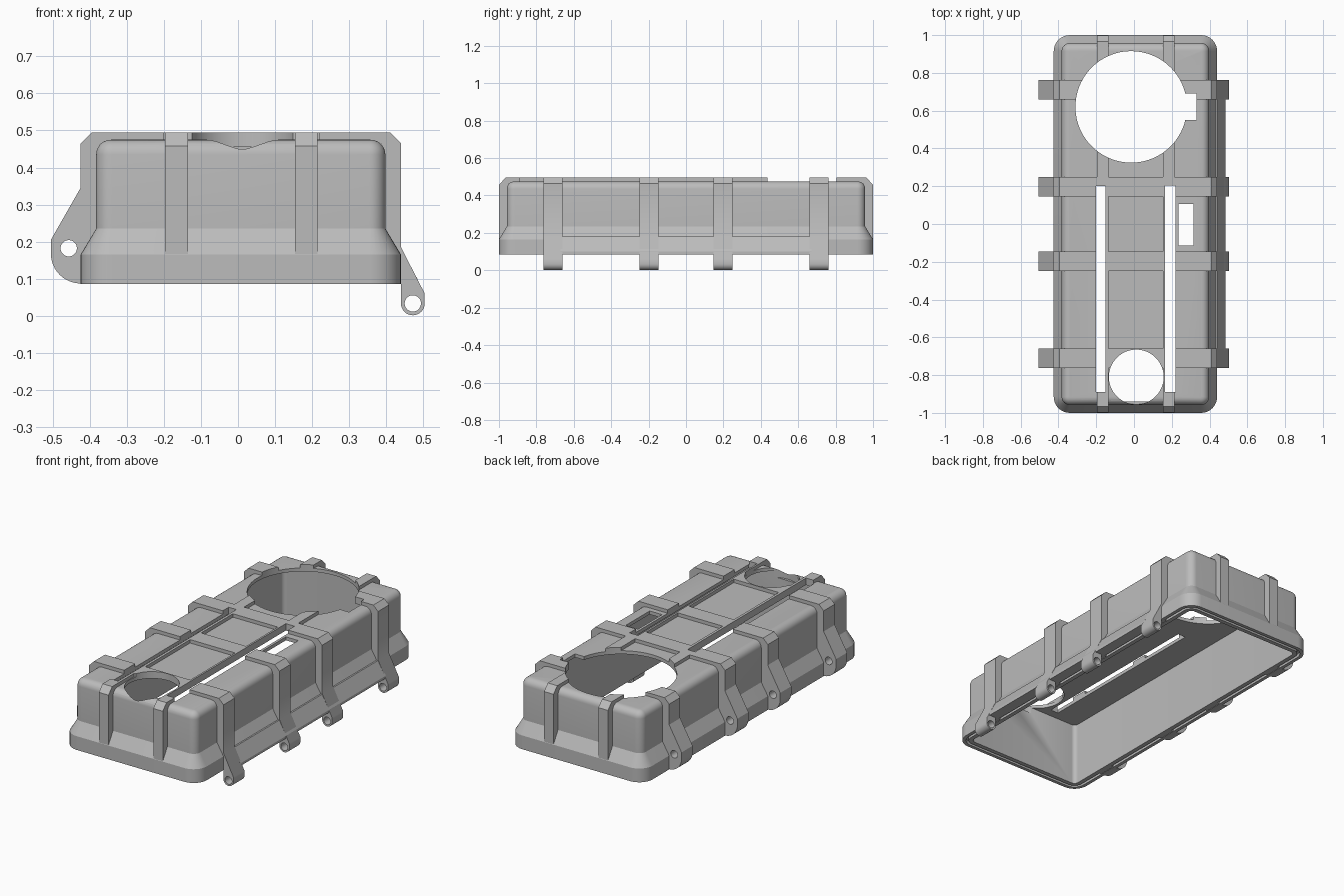
import bpy, bmesh, math
from math import sin, cos, pi

if "Cube" in bpy.data.objects:
    bpy.data.objects.remove(bpy.data.objects["Cube"])

grey = bpy.data.materials.new("housing_grey")
grey.use_nodes = True
grey.diffuse_color = (0.5, 0.5, 0.5, 1)
grey.node_tree.nodes["Principled BSDF"].inputs["Base Color"].default_value = (0.5, 0.5, 0.5, 1)

CX, HALF_X, HALF_Y, CORNER = 0.0075, 0.4325, 1.0, 0.085
BASE, TOP, RIB_TOP = 0.085, 0.475, 0.495


def finish(name, bm):
    bmesh.ops.recalc_face_normals(bm, faces=bm.faces)
    mesh = bpy.data.meshes.new(name)
    bm.to_mesh(mesh)
    bm.free()
    mesh.materials.append(grey)
    obj = bpy.data.objects.new(name, mesh)
    bpy.context.collection.objects.link(obj)
    return obj


def rounded_loop(inset, z):
    """Plan outline with rounded corners, moved inward by inset."""
    r = max(CORNER - inset, 0.006)
    hx, hy = HALF_X - inset - r, HALF_Y - inset - r
    pts = []
    for i, (sx, sy) in enumerate([(1, 1), (-1, 1), (-1, -1), (1, -1)]):
        for k in range(9):
            a = (i + k / 8) * pi / 2
            pts.append((CX + sx * hx + r * cos(a), sy * hy + r * sin(a), z))
    return pts


def loft(name, sections, ring=False):
    bm = bmesh.new()
    loops = [[bm.verts.new(p) for p in rounded_loop(*s)] for s in sections]
    pairs = list(zip(loops, loops[1:] + loops[:1]))
    for a, b in pairs if ring else pairs[:-1]:
        for i in range(len(a)):
            j = (i + 1) % len(a)
            bm.faces.new((a[i], a[j], b[j], b[i]))
    if not ring:
        bm.faces.new(loops[0])
        bm.faces.new(loops[-1])
    return finish(name, bm)


def prism(name, profile, axis, lo, hi):
    """Extrude a 2D profile along x, y or z."""
    place = {"x": lambda p, t: (t, p[0], p[1]),
             "y": lambda p, t: (p[0], t, p[1]),
             "z": lambda p, t: (p[0], p[1], t)}[axis]
    bm = bmesh.new()
    face = bm.faces.new([bm.verts.new(place(p, lo)) for p in profile])
    new = bmesh.ops.extrude_face_region(bm, geom=[face])["geom"]
    shift = place((0, 0), hi - lo)
    bmesh.ops.translate(bm, vec=shift, verts=[v for v in new if isinstance(v, bmesh.types.BMVert)])
    return finish(name, bm)


def arc(cx, cy, r, start, end, n):
    return [(cx + r * cos(math.radians(start + (end - start) * i / n)),
             cy + r * sin(math.radians(start + (end - start) * i / n))) for i in range(n + 1)]


def circle(cx, cy, r, n=64):
    return arc(cx, cy, r, 0, 360, n)[:-1]


def rect(x0, x1, y0, y1):
    return [(x0, y0), (x1, y0), (x1, y1), (x0, y1)]


def cut(obj, cutters):
    bpy.ops.object.select_all(action="DESELECT")
    bpy.context.view_layer.objects.active = obj
    obj.select_set(True)
    for c in cutters:
        mod = obj.modifiers.new("cut", "BOOLEAN")
        mod.operation, mod.solver, mod.object = "DIFFERENCE", "EXACT", c
        bpy.ops.object.modifier_apply(modifier=mod.name)
    bpy.ops.object.shade_smooth_by_angle(angle=math.radians(28))


# Cutters: cavities, rim groove, top openings and pin holes
cavity = loft("cavity_cutter", [(0.06, 0.0), (0.06, 0.455)])
rib_cavity = loft("rib_cavity_cutter", [(0.052, -0.1), (0.052, 0.463)])
groove = loft("groove_cutter", [(0.02, 0.05), (0.02, 0.105), (0.035, 0.105), (0.035, 0.05)], ring=True)
openings = [
    prism("large_hole_cutter", circle(-0.015, 0.62, 0.295, 96), "z", 0.4, 0.6),
    prism("notch_cutter", rect(0.2, 0.33, 0.55, 0.69), "z", 0.41, 0.61),
    prism("small_hole_cutter", circle(0.012, -0.81, 0.145), "z", 0.42, 0.6),
    prism("left_slot_cutter", rect(0.165, 0.22, -0.89, 0.205), "z", 0.4, 0.6),
    prism("right_slot_cutter", rect(-0.2, -0.15, -0.89, 0.2), "z", 0.4, 0.6),
    prism("window_cutter", rect(0.235, 0.315, -0.115, 0.105), "z", 0.4, 0.6),
]
pins = [prism("hinge_pin_cutter", circle(0.472, 0.033, 0.022, 32), "y", -1, 1),
        prism("latch_pin_cutter", circle(-0.457, 0.182, 0.022, 32), "y", -1, 1)]

# Housing shell with flared foot and rounded top edge
FILLET, WALL = 0.04, 0.042
sections = [(0, BASE), (0, 0.165), (WALL, 0.235)]
for i in range(7):
    a = i / 6 * pi / 2
    sections.append((WALL + FILLET * (1 - cos(a)), TOP - FILLET + FILLET * sin(a)))
cut(loft("housing_shell", sections), [cavity, groove] + openings)

# Cross ribs, each with a hinge lug and a latch lug
rib_profile = ([(-0.395, RIB_TOP), (0.41, RIB_TOP), (0.44, 0.465), (0.44, 0.185), (0.504, 0.06)]
               + arc(0.472, 0.033, 0.032, 0, -180, 16)
               + [(0.44, BASE + 0.002)]
               + arc(-0.425, 0.167, 0.08, -90, -180, 12)
               + [(-0.505, 0.205), (-0.425, 0.345), (-0.425, 0.465)])
for n, y in enumerate([-0.711, -0.197, 0.197, 0.711]):
    rib = prism(f"cross_rib_{n + 1}", rib_profile, "y", y - 0.051, y + 0.051)
    cut(rib, [rib_cavity] + openings + pins)

# Lengthwise ribs running over both ends
half = [(0.965, RIB_TOP), (0.999, 0.458), (0.999, 0.166)]
long_profile = half + [(-y, z) for y, z in reversed(half)]
for name, x0, x1 in [("left_long_rib", 0.154, 0.215), ("right_long_rib", -0.197, -0.135)]:
    cut(prism(name, long_profile, "x", x0, x1), [rib_cavity] + openings)

# Sloped skirt between the hinge lugs
skirt = [(0.43, BASE), (0.43, 0.18), (0.44, 0.18), (0.484, 0.1), (0.484, BASE)]
prism("hinge_skirt", skirt, "y", -0.67, 0.67)

for c in [cavity, rib_cavity, groove] + openings + pins:
    bpy.data.objects.remove(c)
